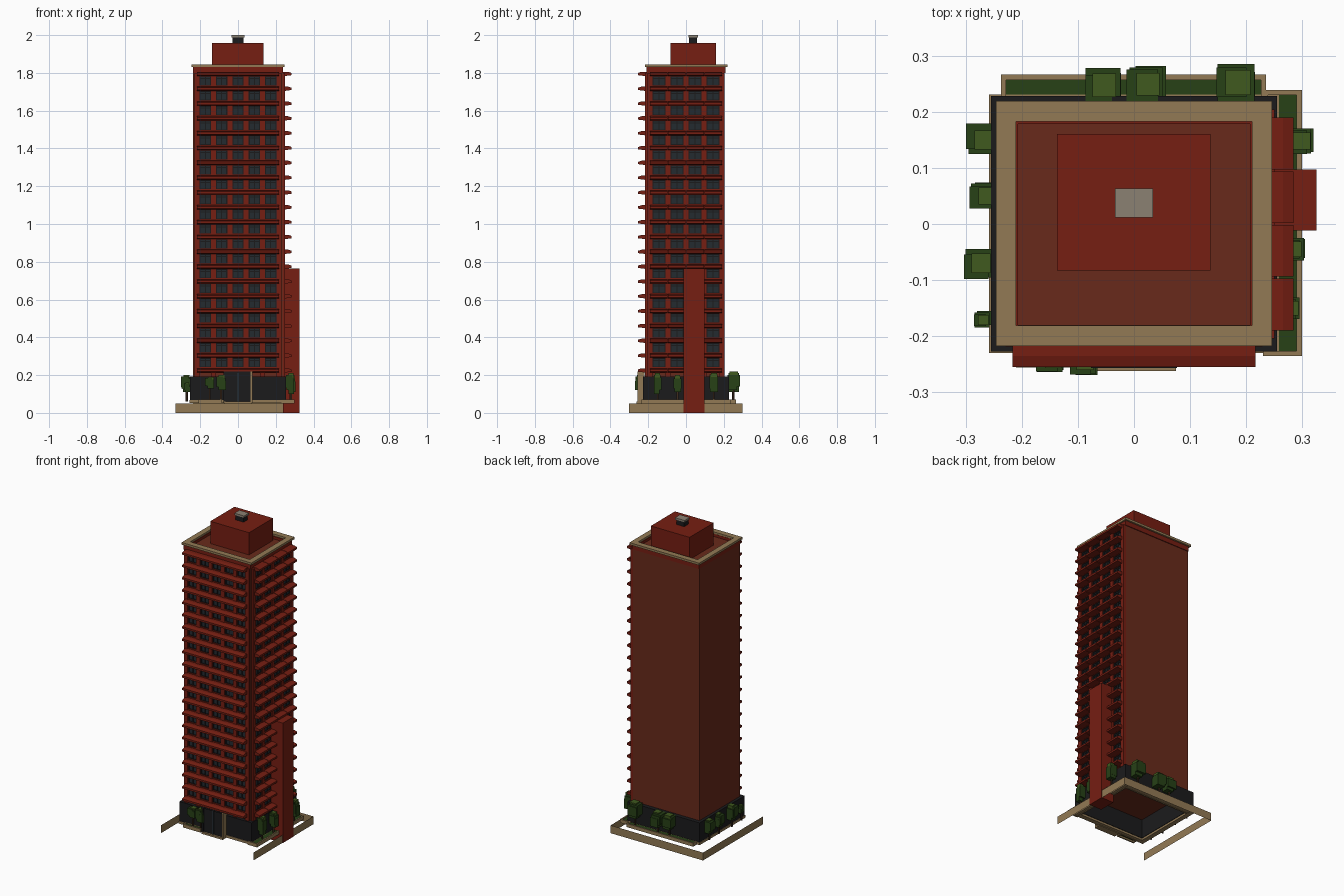
import bpy, bmesh, random
from mathutils import Matrix, Vector

if "Cube" in bpy.data.objects:
    bpy.data.objects.remove(bpy.data.objects["Cube"])

random.seed(4)


def mat(name, r, g, b):
    m = bpy.data.materials.new(name)
    m.diffuse_color = (r, g, b, 1)
    m.use_nodes = True
    m.node_tree.nodes["Principled BSDF"].inputs["Base Color"].default_value = m.diffuse_color
    return m


RED = mat("red_brick", 0.18, 0.013, 0.006)
BROWN = mat("brown_wall", 0.14, 0.023, 0.011)
TAN = mat("tan_stone", 0.29, 0.195, 0.09)
DARK = mat("dark_metal", 0.011, 0.011, 0.012)
GLASS = mat("dark_glass", 0.017, 0.024, 0.03)
GREY = mat("vent_grey", 0.26, 0.22, 0.17)
GREEN = mat("leaf_dark", 0.02, 0.052, 0.008)
LIME = mat("leaf_light", 0.05, 0.1, 0.013)
BARK = mat("bark", 0.05, 0.025, 0.012)


def finish(name, bm, material):
    me = bpy.data.meshes.new(name)
    bmesh.ops.recalc_face_normals(bm, faces=bm.faces)
    bm.to_mesh(me)
    bm.free()
    me.materials.append(material)
    ob = bpy.data.objects.new(name, me)
    bpy.context.collection.objects.link(ob)
    return ob


def add_box(bm, a, b):
    a, b = Vector(a), Vector(b)
    s = [max(abs(p - q), 1e-4) for p, q in zip(a, b)]
    bmesh.ops.create_cube(bm, size=1, matrix=Matrix.Translation((a + b) / 2) @ Matrix.Diagonal((*s, 1)))


def box(name, material, x0, x1, y0, y1, z0, z1):
    bm = bmesh.new()
    add_box(bm, (x0, y0, z0), (x1, y1, z1))
    return finish(name, bm, material)


def ring(name, material, x0, x1, y0, y1, z0, z1, t):
    """Rectangular hollow frame with wall thickness t."""
    bm = bmesh.new()
    loops = []
    for k, z in ((0, z0), (0, z1), (t, z1), (t, z0)):
        loops.append([bm.verts.new((x, y, z)) for x, y in
                      ((x0 + k, y0 + k), (x1 - k, y0 + k), (x1 - k, y1 - k), (x0 + k, y1 - k))])
    for i in range(4):
        a, b = loops[i], loops[(i + 1) % 4]
        for j in range(4):
            bm.faces.new((a[j], a[(j + 1) % 4], b[(j + 1) % 4], b[j]))
    return finish(name, bm, material)


# Tower body, parapet and roof
box("tower_core", BROWN, -0.237, 0.237, -0.205, 0.203, 0.185, 1.80)
ring("top_band", RED, -0.237, 0.237, -0.21, 0.208, 1.80, 1.832, 0.03)
ring("parapet_cap", TAN, -0.246, 0.246, -0.217, 0.219, 1.83, 1.844, 0.036)
box("roof_deck", BROWN, -0.212, 0.212, -0.185, 0.187, 1.795, 1.815)
box("penthouse", RED, -0.137, 0.136, -0.083, 0.16, 1.81, 1.957)
box("vent_body", DARK, -0.028, 0.028, 0.017, 0.058, 1.957, 1.99)
box("vent_cap", GREY, -0.034, 0.034, 0.012, 0.063, 1.988, 2.0)

# Facades: u runs along the wall, d is the distance outwards
FLOORS, STEP, Z0 = 20, 0.0785, 0.228


def facade(tag, place, bays, pitch, face, reach, gap):
    half = bays * pitch / 2
    wall, frame, glass, ledge = (bmesh.new() for _ in range(4))

    def put(bm, u0, u1, d0, d1, z0, z1):
        add_box(bm, place(u0, d0, z0), place(u1, d1, z1))

    for i in range(bays + 1):
        u = -half + i * pitch
        put(wall, u - 0.013, u + 0.013, face - 0.005, face + 0.012, 0.19, 1.80)
    for f in range(FLOORS + 1):
        z = Z0 + f * STEP
        put(wall, -half, half, face - 0.005, face + 0.008, z - 0.016, min(z + 0.014, 1.80))
        # sloped ledge profile swept along the wall
        m = face + (reach - face) * 0.6
        profile = [(face, z + 0.008), (m, z + 0.008), (reach, z + 0.002), (reach, z - 0.01), (face, z - 0.016)]
        spans = [(-half, half)]
        if gap:
            spans = [(-half + i * pitch + gap, -half + (i + 1) * pitch - gap) for i in range(bays)]
        for u0, u1 in spans:
            a = [ledge.verts.new(place(u0, d, h)) for d, h in profile]
            b = [ledge.verts.new(place(u1, d, h)) for d, h in profile]
            ledge.faces.new(a)
            ledge.faces.new(b[::-1])
            for j in range(5):
                ledge.faces.new((a[j], b[j], b[(j + 1) % 5], a[(j + 1) % 5]))
        if f == FLOORS:
            break
        for i in range(bays):
            u = -half + (i + 0.5) * pitch
            w, lo, hi = pitch / 2 - 0.013, z + 0.012, z + STEP - 0.014
            put(glass, u - w, u + w, face - 0.003, face + 0.001, lo, hi)
            for c in (-w + 0.003, 0, w - 0.003):
                put(frame, u + c - 0.003, u + c + 0.003, face, face + 0.005, lo, hi)
            for h in (lo, hi - 0.006, lo + 0.036):
                put(frame, u - w, u + w, face, face + 0.004, h, h + 0.005)
    finish(tag + "_piers", wall, RED)
    finish(tag + "_window_frames", frame, DARK)
    finish(tag + "_window_glass", glass, GLASS)
    finish(tag + "_ledges", ledge, RED)


facade("front", lambda u, d, z: (u, -d, z), 5, 0.0865, 0.206, 0.2545, 0)
facade("right", lambda u, d, z: (d, u, z), 4, 0.0955, 0.238, 0.284, 0.0015)

# Stair shaft on the right side
box("stair_shaft", RED, 0.237, 0.325, -0.012, 0.097, 0, 0.765)

# Ground floor podium and entrance
ring("podium", DARK, -0.255, 0.255, -0.227, 0.228, 0.065, 0.192, 0.03)
ring("podium_sill", TAN, -0.258, 0.258, -0.23, 0.231, 0.052, 0.068, 0.03)
box("entrance_porch", DARK, -0.07, 0.066, -0.25, -0.22, 0.06, 0.212)
for n, x in (("left", -0.077), ("right", 0.066)):
    box("entrance_jamb_" + n, TAN if n == "right" else DARK, x, x + 0.011, -0.257, -0.22, 0.055, 0.218)
box("entrance_lintel", DARK, -0.077, 0.077, -0.257, -0.22, 0.21, 0.219)
box("entrance_step", TAN, -0.075, 0.075, -0.262, -0.22, 0.048, 0.06)
box("entrance_mullion", GLASS, -0.004, 0.004, -0.254, -0.248, 0.06, 0.21)

# Planters with tan curbs
for n, r in (("back", (-0.237, 0.235, 0.2, 0.266)),
             ("right", (0.23, 0.299, -0.235, 0.239)),
             ("front", (-0.21, -0.085, -0.256, -0.22))):
    ring(n + "_planter_curb", TAN, *r, 0.05, 0.072, 0.009)
    x0, x1, y0, y1 = r
    box(n + "_planter_bed", GREEN, x0 + 0.008, x1 - 0.008, y0 + 0.008, y1 - 0.008, 0.06, 0.068)

# Low plinth: thin wall open at the front
bm = bmesh.new()
path = [(-0.33, -0.303), (-0.33, 0.3), (0.322, 0.3), (0.322, -0.303)]
cols = [[bm.verts.new((x, y, z)) for z in (0, 0.05)] for x, y in path]
for a, b in zip(cols, cols[1:]):
    bm.faces.new((a[0], b[0], b[1], a[1]))
finish("plinth_wall", bm, TAN)


# Blocky trees: (x, y, crown width, crown base, crown top)
trees = [(-0.055, 0.247, 0.062, 0.11, 0.2), (0.022, 0.249, 0.06, 0.11, 0.2), (0.182, 0.252, 0.066, 0.12, 0.22),
         (-0.27, 0.15, 0.05, 0.11, 0.19), (-0.268, 0.05, 0.045, 0.11, 0.19), (-0.275, -0.07, 0.05, 0.11, 0.2),
         (-0.271, -0.171, 0.027, 0.11, 0.16), (0.293, 0.148, 0.045, 0.11, 0.21), (0.283, -0.045, 0.04, 0.11, 0.2),
         (0.276, -0.15, 0.038, 0.1, 0.21), (-0.15, -0.241, 0.045, 0.13, 0.19), (-0.09, -0.245, 0.045, 0.12, 0.2)]
for i, (x, y, w, lo, hi) in enumerate(trees):
    n, h = f"tree_{i + 1}", hi - lo
    box(n + "_trunk", BARK, x - 0.004, x + 0.004, y - 0.004, y + 0.004, 0.06, lo + 0.02)
    dark, light = bmesh.new(), bmesh.new()
    r = w / 2
    add_box(dark, (x - r, y - r, lo + 0.2 * h), (x + r, y + r, lo + 0.8 * h))
    for s in (-1, 1):
        ox, oy, q = s * r * 0.25, random.uniform(-0.3, 0.3) * r, r * random.uniform(0.75, 0.95)
        z = lo + (0.3 if s < 0 else 0) * h
        add_box(dark, (x + ox - q, y + oy - q, z), (x + ox + q, y + oy + q, z + 0.62 * h))
    q, ox = r * 0.68, random.uniform(0.05, 0.3) * r
    add_box(light, (x + ox - q, y - q, lo + 0.5 * h), (x + ox + q, y + q, hi))
    finish(n + "_crown", dark, GREEN)
    finish(n + "_crown_top", light, LIME)
